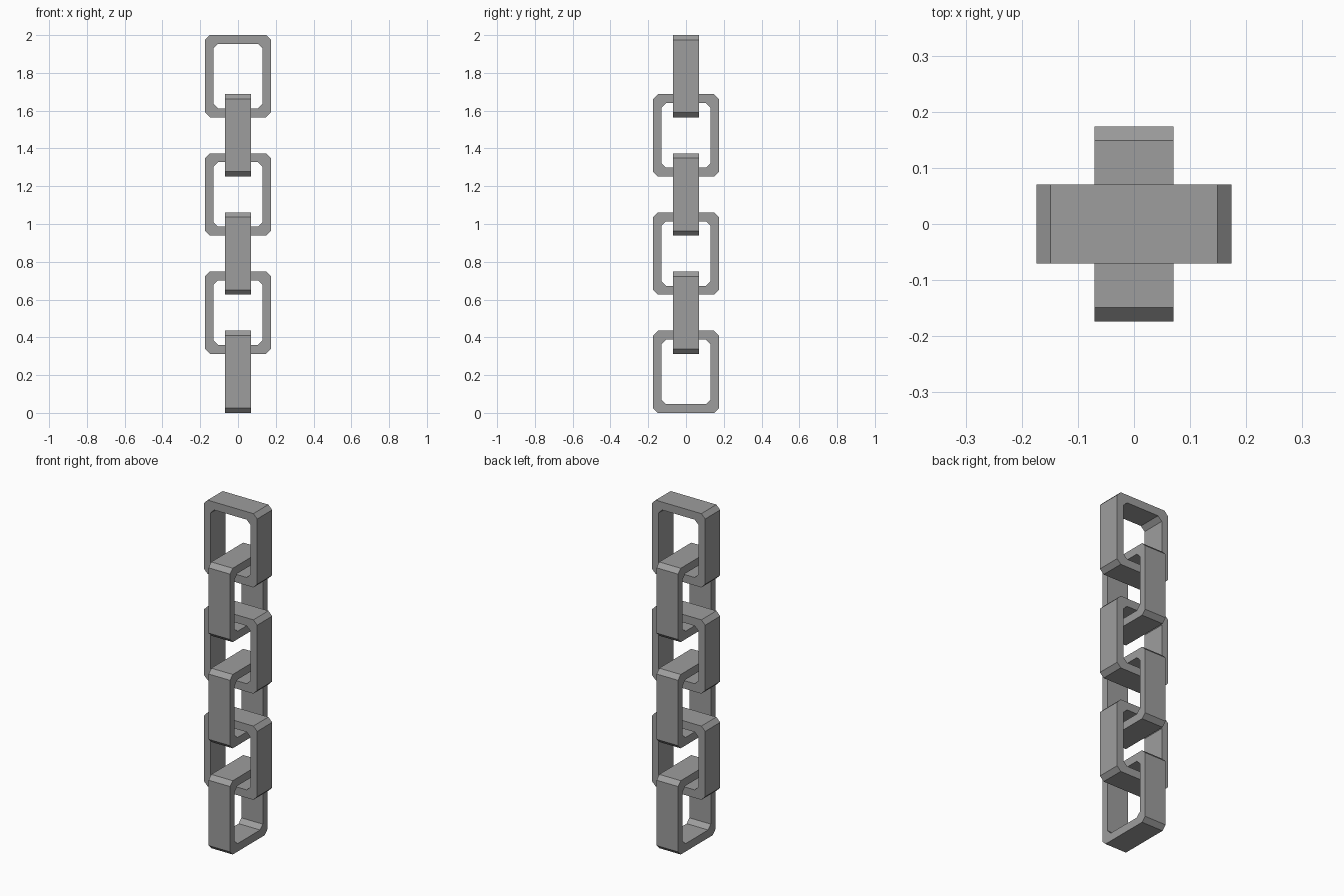
import bpy
import bmesh
from math import pi

cube = bpy.data.objects.get("Cube")
if cube:
    bpy.data.objects.remove(cube, do_unlink=True)

# Grey metal
grey = (0.34, 0.34, 0.34, 1.0)
metal = bpy.data.materials.new("grey_metal")
metal.use_nodes = True
metal.diffuse_color = grey
metal.node_tree.nodes["Principled BSDF"].inputs["Base Color"].default_value = grey

LINKS = 6
HEIGHT = 0.435
PITCH = (2 - HEIGHT) / (LINKS - 1)
HALF_WIDTH = 0.174
HALF_DEPTH = 0.07


def chamfered_rectangle(w, h, c):
    """Outline of a rectangle with cut corners, from its half sizes."""
    return [(w, c - h), (w, h - c), (w - c, h), (c - w, h),
            (-w, h - c), (-w, c - h), (c - w, -h), (w - c, -h)]


def link_mesh():
    """Flat-sided chain link, open in the middle."""
    outer = chamfered_rectangle(HALF_WIDTH, HEIGHT / 2, 0.025)
    inner = chamfered_rectangle(0.131, HEIGHT / 2 - 0.047, 0.025)
    # Four corner loops in order around the bar section
    section = [(outer, -HALF_DEPTH), (outer, HALF_DEPTH),
               (inner, HALF_DEPTH), (inner, -HALF_DEPTH)]
    bm = bmesh.new()
    loops = [[bm.verts.new((x, y, z)) for x, z in outline]
             for outline, y in section]
    for a, b in zip(loops, loops[1:] + loops[:1]):
        for i in range(len(a)):
            j = (i + 1) % len(a)
            bm.faces.new((a[i], a[j], b[j], b[i]))
    bmesh.ops.recalc_face_normals(bm, faces=bm.faces)
    mesh = bpy.data.meshes.new("chain_link")
    bm.to_mesh(mesh)
    bm.free()
    mesh.materials.append(metal)
    return mesh


# Chain: every other link is turned a quarter
mesh = link_mesh()
for n in range(LINKS):
    link = bpy.data.objects.new(f"chain_link_{n + 1}", mesh)
    link.location.z = HEIGHT / 2 + n * PITCH
    link.rotation_euler.z = pi / 2 if n % 2 == 0 else 0
    bpy.context.collection.objects.link(link)
